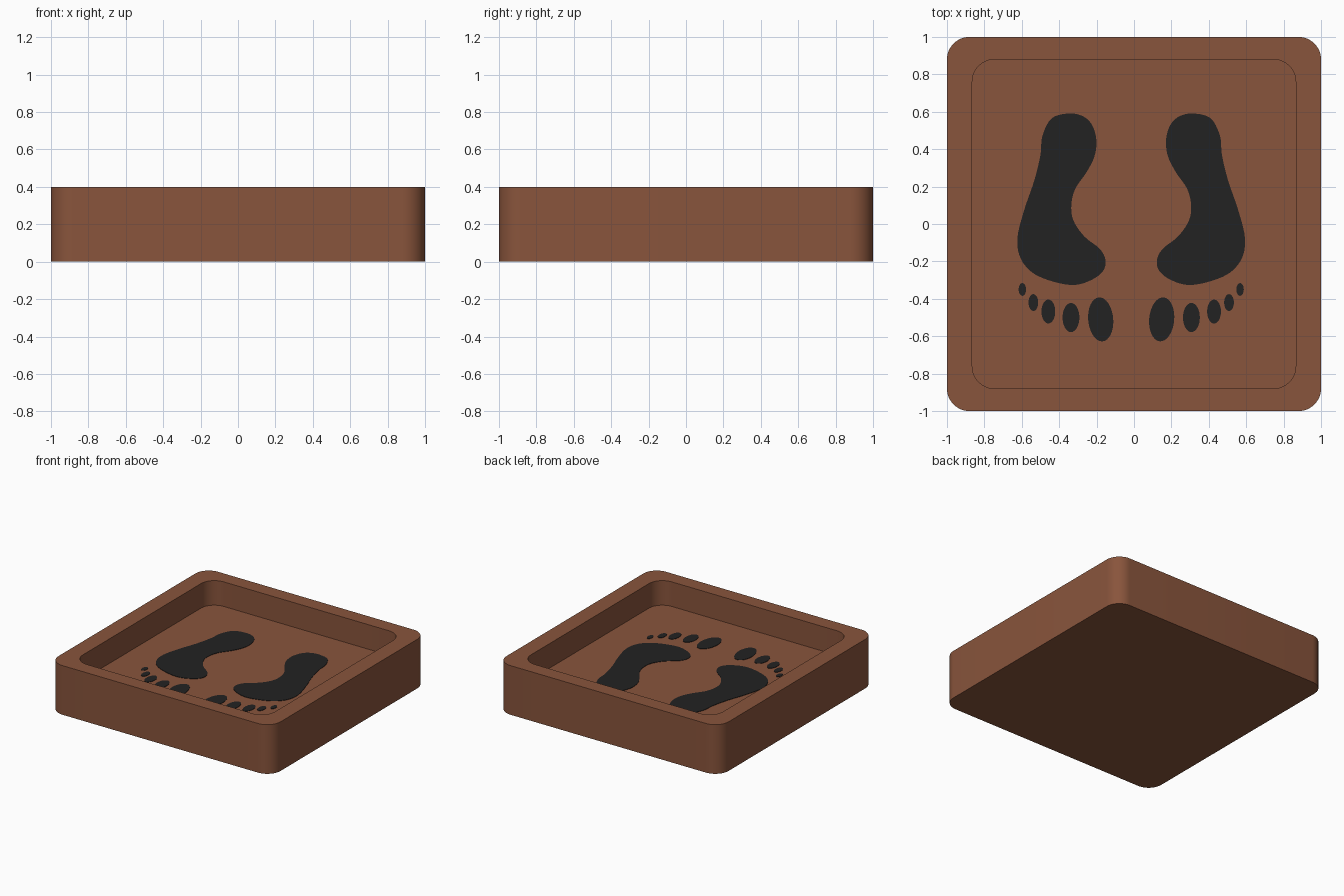
import bpy, bmesh, math
from mathutils import Vector

if "Cube" in bpy.data.objects:
    bpy.data.objects.remove(bpy.data.objects["Cube"])

FLOOR = 0.2
MIRROR_X = -0.015


def material(name, rgb):
    m = bpy.data.materials.new(name)
    m.diffuse_color = (*rgb, 1)
    m.use_nodes = True
    m.node_tree.nodes["Principled BSDF"].inputs["Base Color"].default_value = m.diffuse_color
    return m


brown = material("brown clay", (0.25, 0.09, 0.045))
black = material("dark print", (0.016, 0.016, 0.016))


def finish(bm, name, mat):
    bmesh.ops.recalc_face_normals(bm, faces=bm.faces)
    me = bpy.data.meshes.new(name)
    bm.to_mesh(me)
    bm.free()
    me.materials.append(mat)
    ob = bpy.data.objects.new(name, me)
    bpy.context.collection.objects.link(ob)
    return ob


def rounded_rect(hx, hy, r, n=12):
    pts = []
    for k, (sx, sy) in enumerate([(1, 1), (-1, 1), (-1, -1), (1, -1)]):
        for i in range(n + 1):
            a = math.pi / 2 * (k + i / n)
            pts.append((sx * (hx - r) + r * math.cos(a), sy * (hy - r) + r * math.sin(a)))
    return pts


# Tray: outer wall, rim, inner wall and recessed floor
bm = bmesh.new()
outer, inner = rounded_rect(1, 1, 0.12), rounded_rect(0.865, 0.88, 0.12)
rings = [[bm.verts.new((x, y, z)) for x, y in prof]
         for prof, z in ((outer, 0), (outer, 0.4), (inner, 0.4), (inner, FLOOR))]
for a, b in zip(rings, rings[1:]):
    for i in range(len(a)):
        j = (i + 1) % len(a)
        bm.faces.new((a[i], a[j], b[j], b[i]))
bm.faces.new(rings[0][::-1])
bm.faces.new(rings[-1])
tray = finish(bm, "tray", brown)
bpy.context.view_layer.objects.active = tray
tray.select_set(True)
bpy.ops.object.shade_smooth_by_angle(angle=math.radians(30))

# Sole outline of the foot on the +x side
SOLE = [(.316, .591), (.41, .565), (.46, .47), (.47, .37), (.503, .233), (.556, .078),
        (.593, -.072), (.578, -.18), (.513, -.26), (.406, -.307), (.289, -.326), (.193, -.297),
        (.134, -.249), (.123, -.19), (.155, -.131), (.235, -.067), (.294, .019), (.305, .104),
        (.283, .19), (.225, .275), (.182, .36), (.171, .447), (.193, .527), (.241, .575)]
# Toes: centre x, y, radius x, y, tilt
TOES = [(.148, -.51, .067, .118, -5), (.307, -.5, .045, .078, 0), (.428, -.468, .037, .064, 0),
        (.508, -.42, .026, .045, 0), (.567, -.35, .02, .034, 0)]


def smooth_loop(pts, n=5):
    p = [Vector(q) for q in pts]
    out = []
    for i in range(len(p)):
        a, b, c, d = p[i - 1], p[i], p[(i + 1) % len(p)], p[(i + 2) % len(p)]
        for k in range(n):
            t = k / n
            out.append(0.5 * (2 * b + (c - a) * t + (2 * a - 5 * b + 4 * c - d) * t * t
                              + (3 * b - a - 3 * c + d) * t ** 3))
    return out


def ellipse(cx, cy, rx, ry, tilt, n=32):
    t = math.radians(tilt)
    out = []
    for i in range(n):
        u, v = rx * math.cos(2 * math.pi * i / n), ry * math.sin(2 * math.pi * i / n)
        out.append((cx + u * math.cos(t) - v * math.sin(t), cy + u * math.sin(t) + v * math.cos(t)))
    return out


def plate(name, pts, mirrored):
    # Thin plate lying on the tray floor
    bm = bmesh.new()
    vs = [bm.verts.new((2 * MIRROR_X - x if mirrored else x, y, FLOOR - 0.002)) for x, y in pts]
    face = bm.faces.new(vs)
    ext = bmesh.ops.extrude_face_region(bm, geom=[face])
    for v in ext["geom"]:
        if isinstance(v, bmesh.types.BMVert):
            v.co.z = FLOOR + 0.003
    if not any(f.is_valid and all(v in vs for v in f.verts) for f in bm.faces):
        bm.faces.new(vs)
    bmesh.ops.triangulate(bm, faces=[f for f in bm.faces if len(f.verts) > 4])
    finish(bm, name, black)


# Pair of footprints
for side, mirrored in (("right", False), ("left", True)):
    plate(side + "_sole", smooth_loop(SOLE), mirrored)
    for i, toe in enumerate(TOES):
        plate(f"{side}_toe_{i + 1}", ellipse(*toe), mirrored)
